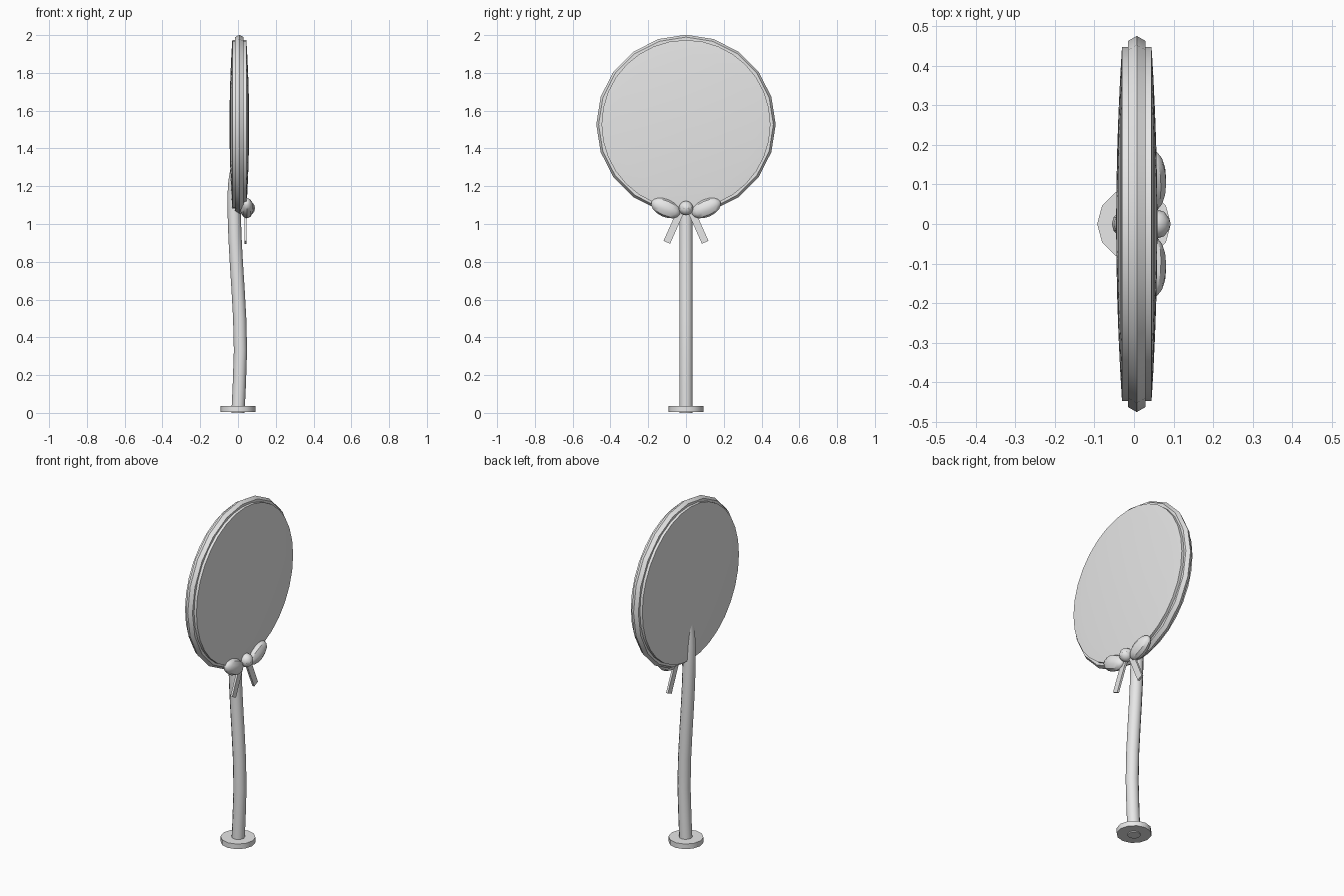
import bpy, bmesh, math
from mathutils import Matrix, Vector

if "Cube" in bpy.data.objects:
    bpy.data.objects.remove(bpy.data.objects["Cube"])

grey = bpy.data.materials.new("light_grey")
grey.diffuse_color = (0.8, 0.8, 0.8, 1)
grey.use_nodes = True
grey.node_tree.nodes["Principled BSDF"].inputs["Base Color"].default_value = grey.diffuse_color


def finish(name, bm, smooth=True):
    bmesh.ops.recalc_face_normals(bm, faces=bm.faces)
    me = bpy.data.meshes.new(name)
    bm.to_mesh(me)
    bm.free()
    ob = bpy.data.objects.new(name, me)
    bpy.context.collection.objects.link(ob)
    me.materials.append(grey)
    if smooth:
        bpy.ops.object.select_all(action='DESELECT')
        bpy.context.view_layer.objects.active = ob
        ob.select_set(True)
        bpy.ops.object.shade_smooth_by_angle(angle=math.radians(35))
    return ob


def loft(bm, rings, cap=True, closed=False):
    """Skin a list of vertex rings with quads."""
    rings = [[bm.verts.new(p) for p in r] for r in rings]
    n = len(rings[0])
    pairs = list(zip(rings, rings[1:]))
    if closed:
        pairs.append((rings[-1], rings[0]))
    for a, b in pairs:
        for i in range(n):
            j = (i + 1) % n
            bm.faces.new((a[i], a[j], b[j], b[i]))
    if cap and not closed:
        bm.faces.new(rings[0])
        bm.faces.new(rings[-1])


def disc_ring(x, r, n):
    """Ring around the x axis at the disc centre."""
    return [(CX + x, r * math.sin(2 * math.pi * i / n),
             CZ + r * math.cos(2 * math.pi * i / n)) for i in range(n)]


CX, CZ = 0.007, 1.527

# Disc body with gently domed faces on both sides
half = [(0.037, 0.447), (0.038, 0.437)]
half += [(0.038 + 0.014 * (1 - t * t), 0.437 * t) for t in (0.85, 0.65, 0.45, 0.25, 0.06)]
profile = [(-x, r) for x, r in reversed(half)] + half
bm = bmesh.new()
loft(bm, [disc_ring(x, r, 32) for x, r in profile])
finish("disc", bm)

# Hexagonal-section rim around the disc
bm = bmesh.new()
loft(bm, [disc_ring(0.025 * math.sin(k * math.pi / 3),
                    0.450 + 0.025 * math.cos(k * math.pi / 3), 20)
          for k in range(6)], closed=True)
finish("rim", bm)

# Bent handle
path = [(0, 0), (0.007, 0.15), (0.013, 0.33), (0.009, 0.5), (0.0, 0.66),
        (-0.009, 0.8), (-0.016, 0.93), (-0.020, 1.05), (-0.021, 1.15),
        (-0.016, 1.23), (-0.006, 1.29)]
bm = bmesh.new()
loft(bm, [[(x + 0.035 * math.cos(2 * math.pi * i / 12),
            0.035 * math.sin(2 * math.pi * i / 12), z) for i in range(12)]
          for x, z in path])
finish("handle", bm)

# Round foot
bm = bmesh.new()
bmesh.ops.create_cone(bm, cap_ends=True, segments=12, radius1=0.093, radius2=0.093,
                      depth=0.03, matrix=Matrix.Translation((0, 0, 0.021)))
finish("foot", bm)

# Bow knot
bm = bmesh.new()
bmesh.ops.create_uvsphere(bm, u_segments=10, v_segments=8, radius=0.038,
                          matrix=Matrix.Translation((0.054, 0, 1.084)))
finish("bow_knot", bm)

for side, label in ((1, "right"), (-1, "left")):
    # Bow loop: flattened ball tilted upwards
    bm = bmesh.new()
    mat = (Matrix.Translation((0.047, side * 0.108, 1.084))
           @ Matrix.Rotation(side * math.radians(24), 4, 'X')
           @ Matrix.Diagonal((0.036, 0.082, 0.047, 1))
           @ Matrix.Rotation(math.radians(90), 4, 'X'))
    bmesh.ops.create_uvsphere(bm, u_segments=10, v_segments=8, radius=1, matrix=mat)
    finish("bow_loop_" + label, bm)

    # Ribbon tail: thin slanted strip
    bm = bmesh.new()
    mat = (Matrix.Translation((0.040, side * 0.066, 0.983))
           @ Matrix.Rotation(side * math.radians(24), 4, 'X')
           @ Matrix.Diagonal((0.012, 0.038, 0.175, 1)))
    bmesh.ops.create_cube(bm, size=1, matrix=mat)
    finish("ribbon_tail_" + label, bm, smooth=False)
